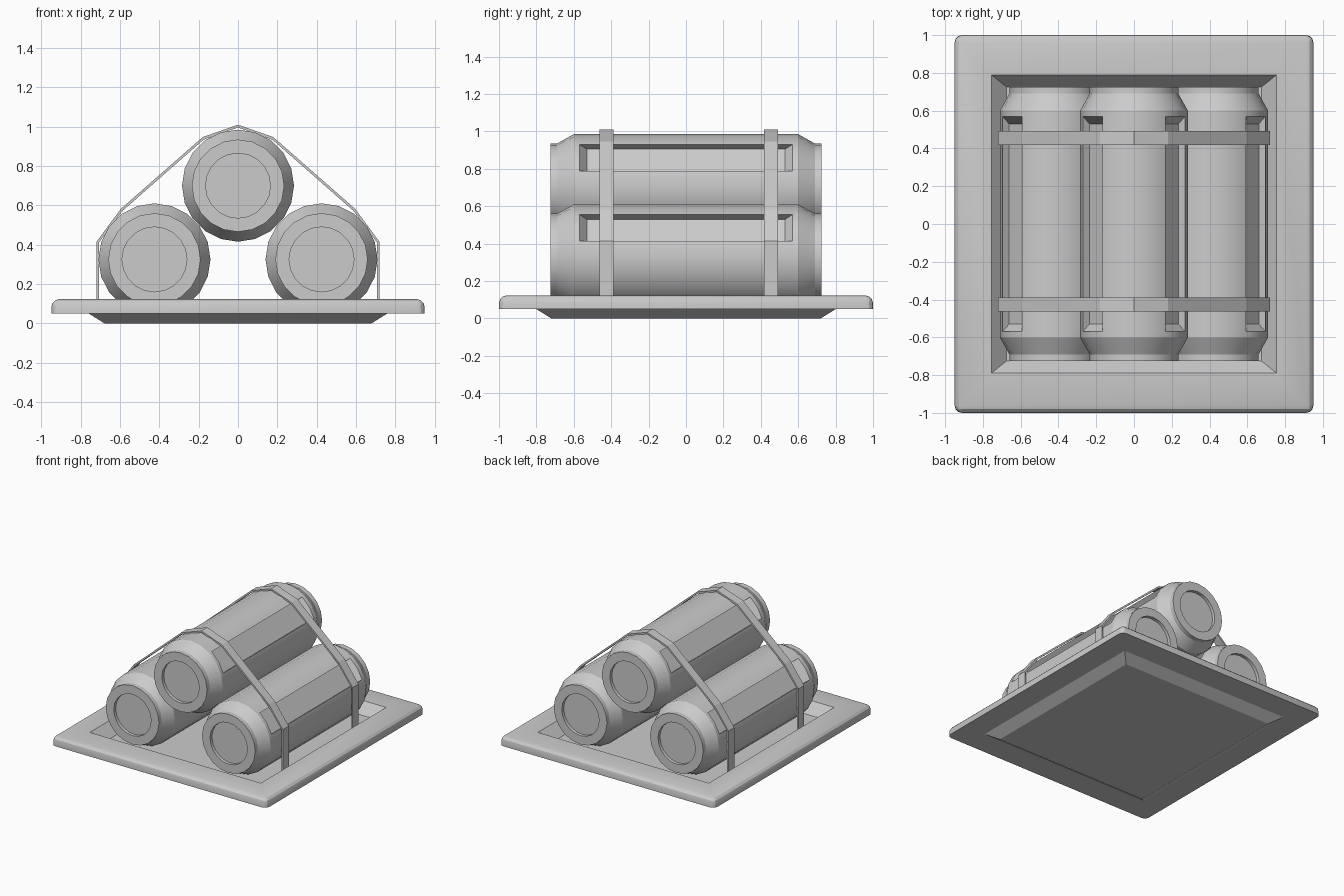
import bpy, bmesh, math

if "Cube" in bpy.data.objects:
    bpy.data.objects.remove(bpy.data.objects["Cube"])


def finish(bm, name, smooth=True):
    bmesh.ops.recalc_face_normals(bm, faces=bm.faces[:])
    me = bpy.data.meshes.new(name)
    bm.to_mesh(me)
    bm.free()
    ob = bpy.data.objects.new(name, me)
    bpy.context.collection.objects.link(ob)
    if smooth:
        bpy.context.view_layer.objects.active = ob
        ob.select_set(True)
        bpy.ops.object.shade_smooth_by_angle(angle=math.radians(25))
        ob.select_set(False)
    return ob


def bridge(bm, a, b, skip=()):
    n = len(a)
    for i in range(n):
        if i not in skip:
            j = (i + 1) % n
            bm.faces.new((a[i], a[j], b[j], b[i]))


# Pallet tray: stacked rectangles from underside, over the rim, into the well
def make_tray():
    bm = bmesh.new()
    levels = [(0.68, 0.72, 0), (0.76, 0.80, 0.05), (0.95, 1.0, 0.05),
              (0.95, 1.0, 0.123), (0.755, 0.79, 0.123), (0.675, 0.725, 0.04)]
    rings = [[bm.verts.new((sx * x, sy * y, z))
              for sx, sy in ((-1, -1), (1, -1), (1, 1), (-1, 1))]
             for x, y, z in levels]
    for a, b in zip(rings, rings[1:]):
        bridge(bm, a, b)
    bm.faces.new(rings[0])
    bm.faces.new(rings[-1])
    # Round the upright corners and the upper rim
    outer = set(rings[2] + rings[3])
    edges = [e for e in bm.edges if set(e.verts) <= outer
             and any(v in rings[3] for v in e.verts)]
    bmesh.ops.bevel(bm, geom=edges, offset=0.04, segments=3,
                    profile=0.5, affect='EDGES')
    finish(bm, "tray")


# Canister lying along y, with a sunken panel on each upper flank
SIDES, R = 20, 0.285


def make_canister(name, cx, cz):
    bm = bmesh.new()
    profile = [(0.165, -0.70), (0.165, -0.725), (0.235, -0.725), (0.235, -0.69),
               (R, -0.60), (R, -0.57)]
    profile += [(r, -y) for r, y in reversed(profile)]
    rings = []
    for r, y in profile:
        rings.append([bm.verts.new((cx + r * math.cos(k * math.tau / SIDES), y,
                                    cz + r * math.sin(k * math.tau / SIDES)))
                      for k in range(SIDES)])
    mid = len(profile) // 2 - 1
    for i, (a, b) in enumerate(zip(rings, rings[1:])):
        bridge(bm, a, b, (1, 2, 7, 8) if i == mid else ())
    bm.faces.new(rings[0])
    bm.faces.new(rings[-1])
    # Sunken panels span two facets each
    for k in (1, 7):
        ang = (k + 1) * math.tau / SIDES
        dx, dz = -0.0436 * math.cos(ang), -0.0436 * math.sin(ang)
        rim, floor = [], []
        for ring, y in ((rings[mid], -0.53), (rings[mid + 1], 0.53)):
            ends = [ring[k], ring[k + 2]]
            low = [bm.verts.new((v.co.x + dx, y, v.co.z + dz)) for v in ends]
            bm.faces.new((ends[0], ring[k + 1], ends[1], low[1], low[0]))
            rim.append(ends)
            floor.append(low)
        bm.faces.new((floor[0][0], floor[0][1], floor[1][1], floor[1][0]))
        for s in (0, 1):
            bm.faces.new((rim[0][s], rim[1][s], floor[1][s], floor[0][s]))
    finish(bm, name)


# Strap: flat band draped over the stack
def make_strap(name, y0, y1):
    half_out = [(0.72, 0.075), (0.72, 0.414), (0.596, 0.582), (0.18, 0.947)]
    half_in = [(0.708, 0.075), (0.708, 0.410), (0.586, 0.573), (0.175, 0.934)]

    def full(half, top):
        return half + [(0, top)] + [(-x, z) for x, z in reversed(half)]
    outer, inner = full(half_out, 1.01), full(half_in, 0.996)
    bm = bmesh.new()
    sections = [[bm.verts.new(p) for p in
                 ((xo, y0, zo), (xo, y1, zo), (xi, y1, zi), (xi, y0, zi))]
                for (xo, zo), (xi, zi) in zip(outer, inner)]
    for a, b in zip(sections, sections[1:]):
        bridge(bm, a, b)
    bm.faces.new(sections[0])
    bm.faces.new(sections[-1])
    finish(bm, name, smooth=False)


make_tray()
make_canister("canister_left", -0.425, 0.325)
make_canister("canister_right", 0.425, 0.325)
make_canister("canister_top", 0, 0.70)
make_strap("strap_front", -0.462, -0.388)
make_strap("strap_back", 0.418, 0.492)
